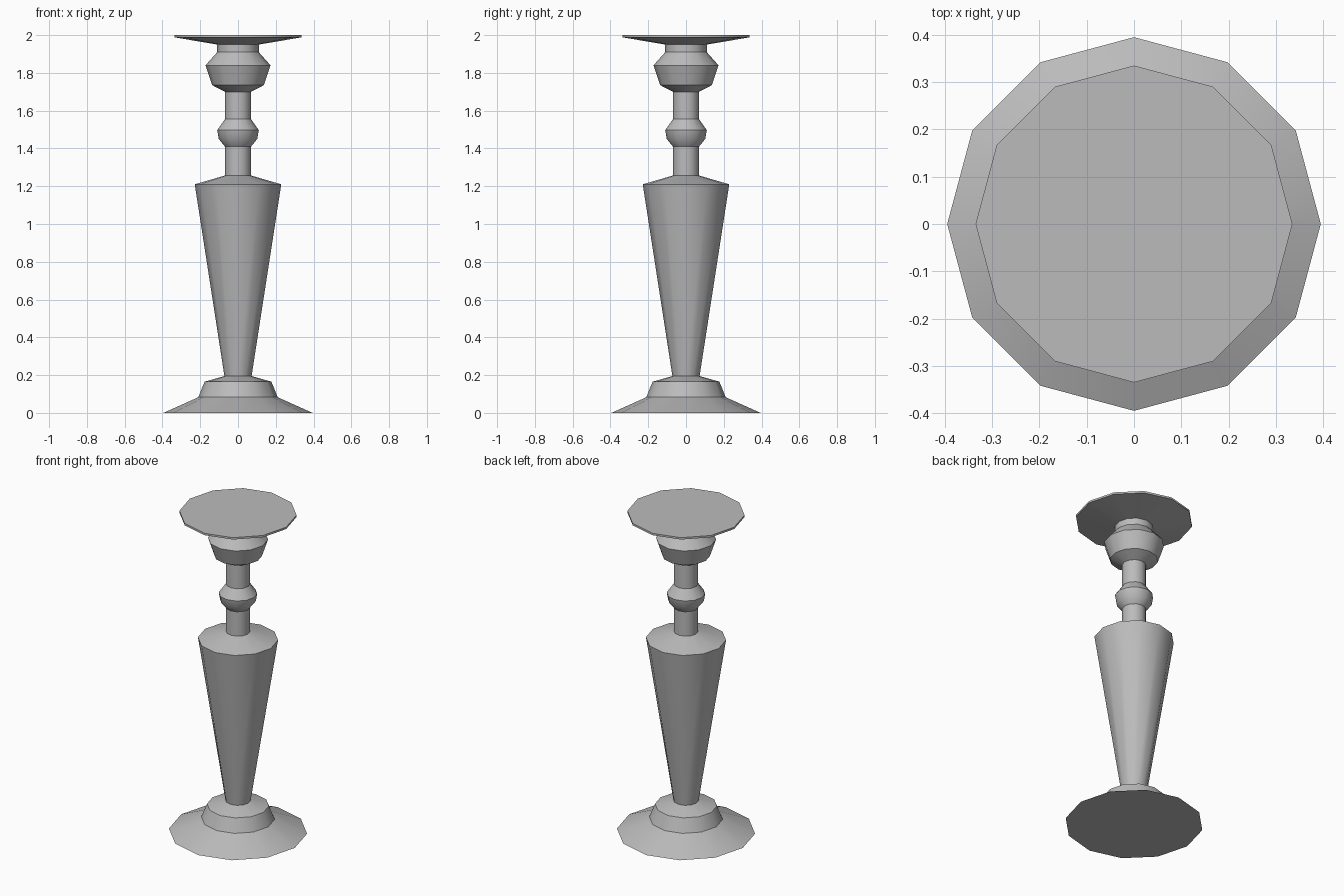
import bpy, bmesh, math

cube = bpy.data.objects.get("Cube")
if cube:
    bpy.data.objects.remove(cube)

SIDES = 12

grey = bpy.data.materials.new("plain_grey")
grey.use_nodes = True
colour = (0.5, 0.5, 0.5, 1)
grey.diffuse_color = colour
grey.node_tree.nodes["Principled BSDF"].inputs["Base Color"].default_value = colour


def turn(name, profile):
    """Turn a (radius, height) profile around z, closing both ends."""
    bm = bmesh.new()
    rings = []
    for r, z in profile:
        angles = [math.tau * i / SIDES for i in range(SIDES)]
        rings.append([bm.verts.new((r * math.cos(a), r * math.sin(a), z)) for a in angles])
    for low, high in zip(rings, rings[1:]):
        for i in range(SIDES):
            j = (i + 1) % SIDES
            bm.faces.new((low[i], low[j], high[j], high[i]))
    bm.faces.new(rings[0][::-1])
    bm.faces.new(rings[-1])
    mesh = bpy.data.meshes.new(name)
    bm.to_mesh(mesh)
    bm.free()
    mesh.materials.append(grey)
    obj = bpy.data.objects.new(name, mesh)
    bpy.context.collection.objects.link(obj)
    bpy.ops.object.select_all(action="DESELECT")
    obj.select_set(True)
    bpy.context.view_layer.objects.active = obj
    bpy.ops.object.shade_smooth_by_angle(angle=math.radians(31))


# The whole candlestick is one turned piece: foot, shaft, bead, cup and plate
foot = [(0.395, 0), (0.21, 0.083), (0.177, 0.165), (0.072, 0.195)]
shaft = [(0.229, 1.21), (0.069, 1.257)]
bead = [(0.069, 1.41), (0.102, 1.45), (0.11, 1.497), (0.069, 1.555)]
cup = [(0.069, 1.70), (0.137, 1.735), (0.172, 1.84), (0.11, 1.91), (0.11, 1.95)]
plate = [(0.335, 1.988), (0.335, 2.0)]
turn("candlestick", foot + shaft + bead + cup + plate)
